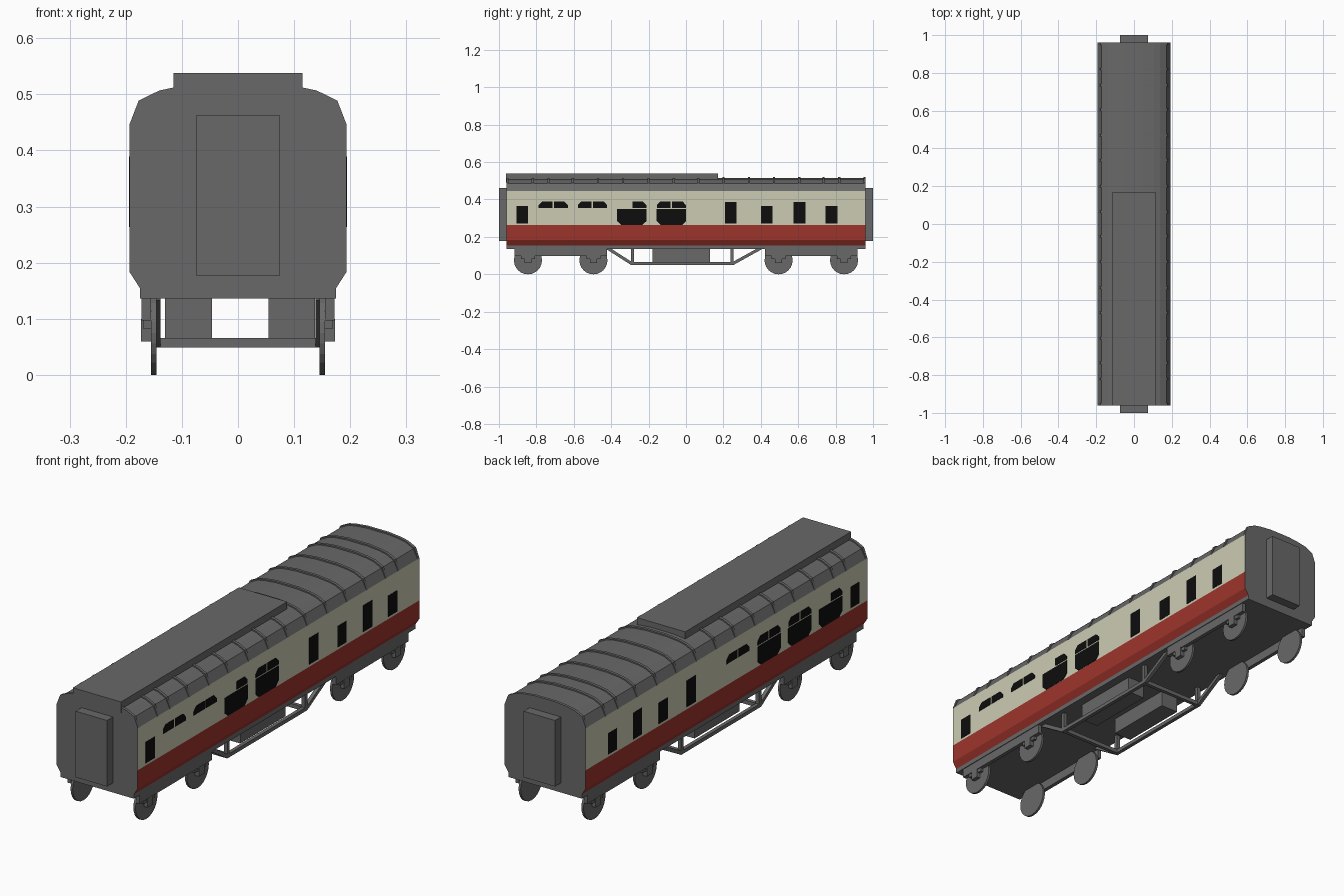
import bpy, bmesh, math
from mathutils import Vector

if "Cube" in bpy.data.objects:
    bpy.data.objects.remove(bpy.data.objects["Cube"])


def material(name, rgb):
    m = bpy.data.materials.new(name)
    m.diffuse_color = (*rgb, 1)
    m.use_nodes = True
    m.node_tree.nodes["Principled BSDF"].inputs["Base Color"].default_value = m.diffuse_color
    return m


GREY = material("dark grey", (0.14, 0.14, 0.14))
CREAM = material("cream", (0.60, 0.60, 0.45))
RED = material("red", (0.34, 0.034, 0.025))
BLACK = material("black", (0.004, 0.004, 0.004))


def add_prism(bm, pts, axis, lo, hi):
    """Extrude a 2D outline along x (points are y,z) or y (points are x,z)."""
    def place(p, d):
        return (d, p[0], p[1]) if axis == 'x' else (p[0], d, p[1])
    a = [bm.verts.new(place(p, lo)) for p in pts]
    b = [bm.verts.new(place(p, hi)) for p in pts]
    n = len(pts)
    bm.faces.new(a)
    bm.faces.new(b[::-1])
    for i in range(n):
        bm.faces.new((a[i], b[i], b[(i + 1) % n], a[(i + 1) % n]))


def rect(u0, u1, v0, v1):
    return [(u0, v0), (u1, v0), (u1, v1), (u0, v1)]


def make(name, prisms, mats):
    bm = bmesh.new()
    for p in prisms:
        add_prism(bm, *p)
    bmesh.ops.recalc_face_normals(bm, faces=bm.faces)
    me = bpy.data.meshes.new(name)
    bm.to_mesh(me)
    bm.free()
    for m in mats:
        me.materials.append(m)
    ob = bpy.data.objects.new(name, me)
    bpy.context.collection.objects.link(ob)
    return ob


def both_sides(pts, lo, hi):
    return [(pts, 'x', lo, hi), (pts, 'x', -hi, -lo)]


def bar(p, q, w):
    """Outline of a straight bar from p to q with width w."""
    p, q = Vector(p), Vector(q)
    d = (q - p).normalized()
    n = Vector((-d.y, d.x)) * w / 2
    return [tuple(p + n), tuple(q + n), tuple(q - n), tuple(p - n)]


# Carriage body: one extruded section, coloured by height
half = [(0.175, 0.136), (0.175, 0.155), (0.193, 0.183), (0.193, 0.263), (0.193, 0.445),
        (0.173, 0.485), (0.138, 0.502), (0.105, 0.509), (0.05, 0.514)]
section = half + [(-x, z) for x, z in reversed(half)]
body = make("carriage_body", [(section, 'y', -0.96, 0.96)], [GREY, CREAM, RED])
for f in body.data.polygons:
    z = f.center.z
    if abs(f.normal.x) > 0.5 and abs(f.normal.y) < 0.5:
        if 0.155 < z < 0.263:
            f.material_index = 2
        elif 0.263 < z < 0.445:
            f.material_index = 1

# Roof ribs following the roof section
top = [(0.194, 0.445), (0.177, 0.489), (0.14, 0.507), (0.106, 0.514), (0.05, 0.520)]
low = [(0.188, 0.445), (0.168, 0.480), (0.135, 0.497), (0.10, 0.504), (0.05, 0.508)]
rib = top + [(-x, z) for x, z in reversed(top)] + [(-x, z) for x, z in low] + low[::-1]
ribs = []
for y in (0.065, 0.2, 0.337, 0.47, 0.605, 0.735, 0.82, 0.954):
    for s in (-1, 1):
        ribs.append((rib, 'y', s * y - 0.006, s * y + 0.006))
make("roof_ribs", ribs, [GREY])

# Raised roof box on the front half
make("roof_box", [(rect(-0.115, 0.115, 0.49, 0.538), 'y', -0.962, 0.17)], [GREY])

# Gangway connections
for name, lo, hi in (("front_gangway", -1.0, -0.95), ("rear_gangway", 0.95, 1.0)):
    make(name, [(rect(-0.075, 0.075, 0.177, 0.462), 'y', lo, hi)], [GREY])


# Windows as thin plates
def upper_pane(c, s):
    return [(c + s * 0.004, 0.354), (c + s * 0.078, 0.354), (c + s * 0.078, 0.370),
            (c + s * 0.060, 0.389), (c + s * 0.004, 0.389)]


def lower_pane(c):
    w = 0.079
    return [(c - w, 0.348), (c - w, 0.285), (c - w + 0.022, 0.264),
            (c + w - 0.022, 0.264), (c + w, 0.285), (c + w, 0.348)]


doors = [rect(c - 0.031, c + 0.031, 0.273, t) for c, t in
         ((-0.875, 0.364), (0.24, 0.387), (0.432, 0.364), (0.607, 0.387), (0.778, 0.364))]
# centre, upper panes present, lower pane present
right = [(-0.71, (-1, 1), 0), (-0.5, (-1, 1), 0), (-0.29, (1,), 1), (-0.078, (-1, 1), 1)]
left = [(-0.71, (-1,), 1), (-0.5, (-1, 1), 1), (-0.29, (-1, 1), 1), (-0.078, (-1, 1), 0)]
for name, layout, lo, hi in (("right_windows", right, 0.190, 0.1945),
                             ("left_windows", left, -0.1945, -0.190)):
    plates = list(doors)
    for c, uppers, lower in layout:
        plates += [upper_pane(c, s) for s in uppers]
        if lower:
            plates.append(lower_pane(c))
    make(name, [(p, 'x', lo, hi) for p in plates], [BLACK])

# Wheels and bogie side frames with axle boxes
for name, c in (("front_bogie", -0.67), ("rear_bogie", 0.67)):
    frame = both_sides(rect(c - 0.248, c + 0.248, 0.097, 0.142), 0.155, 0.172)
    wheels = []
    for y in (c - 0.175, c + 0.175):
        disc = [(y + 0.075 * math.cos(k * math.tau / 24), 0.075 + 0.075 * math.sin(k * math.tau / 24))
                for k in range(24)]
        wheels += both_sides(disc, 0.145, 0.155)
        frame += both_sides(rect(y - 0.018, y + 0.018, 0.06, 0.10), 0.155, 0.173)
        frame += both_sides(rect(y - 0.038, y + 0.038, 0.082, 0.10), 0.155, 0.168)
    make(name + "_frame", frame, [GREY])
    make(name + "_wheels", wheels, [GREY])

# Underframe truss with posts and cross bars
line = [(-0.42, 0.14), (-0.29, 0.057), (0.25, 0.057), (0.40, 0.14)]
truss = []
for p, q in zip(line, line[1:]):
    truss += both_sides(bar(p, q, 0.016), 0.138, 0.154)
for y in (-0.285, 0.245):
    truss += both_sides(rect(y - 0.008, y + 0.008, 0.055, 0.14), 0.138, 0.154)
    truss.append((rect(-0.154, 0.154, 0.049, 0.066), 'y', y - 0.008, y + 0.008))
make("underframe_truss", truss, [GREY])

# Equipment boxes under the floor
for name, lo, hi in (("left_equipment_box", -0.13, -0.046), ("right_equipment_box", 0.054, 0.137)):
    make(name, [(rect(-0.18, 0.128, 0.066, 0.14), 'x', lo, hi)], [GREY])
